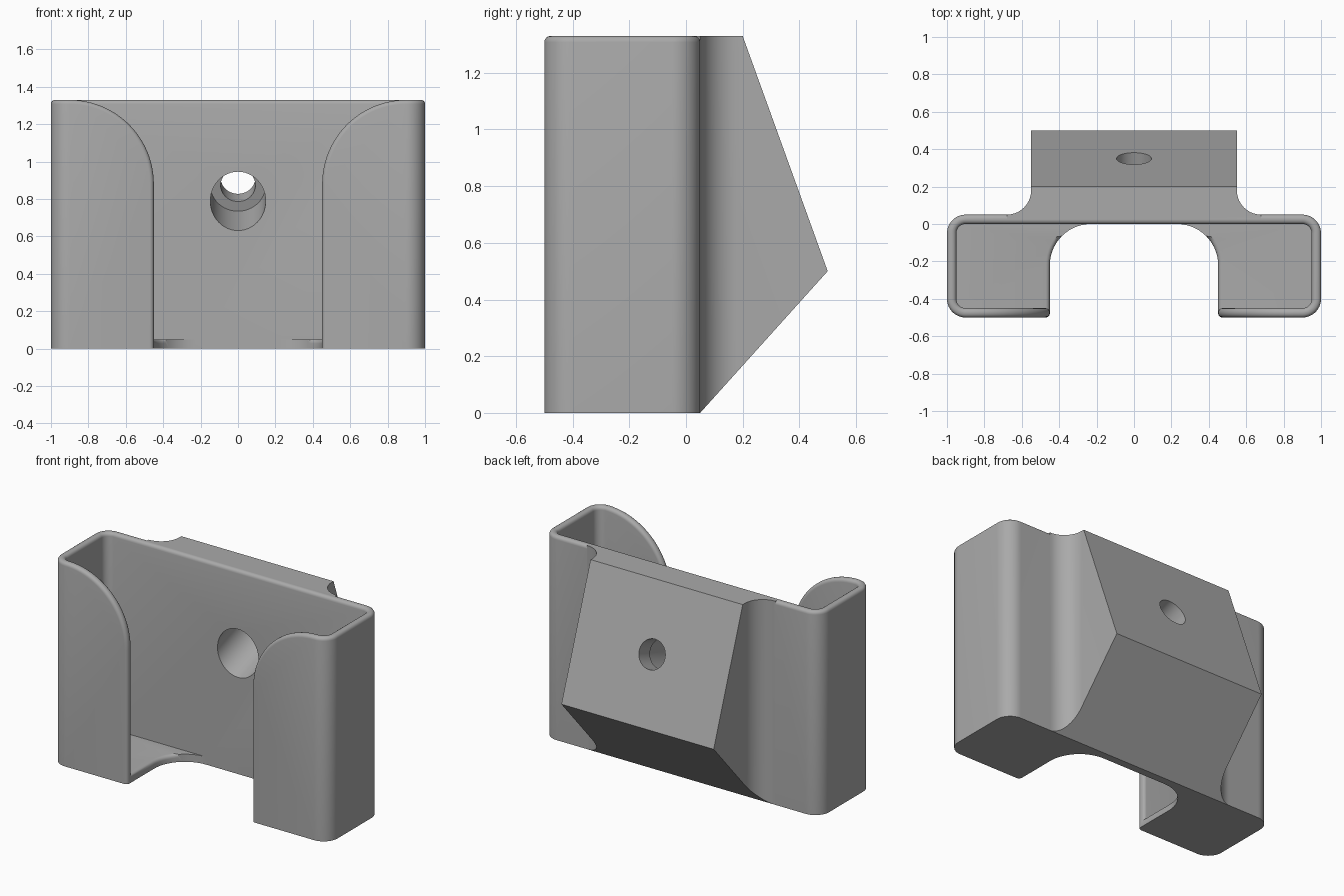
import bpy, bmesh, math
from mathutils import Vector

cube = bpy.data.objects.get("Cube")
if cube:
    bpy.data.objects.remove(cube, do_unlink=True)

TOP, WALL, HALF, GAP = 1.33, 0.05, 1.0, 0.45
BACK, FRONT = 0.05, -0.5

grey = bpy.data.materials.new("mid grey plastic")
grey.use_nodes = True
colour = (0.4, 0.4, 0.4, 1)
grey.diffuse_color = colour
grey.node_tree.nodes["Principled BSDF"].inputs["Base Color"].default_value = colour


def arc(cx, cy, r, start, end, n=14):
    angles = [math.radians(start + (end - start) * i / n) for i in range(n + 1)]
    return [(cx + r * math.cos(a), cy + r * math.sin(a)) for a in angles]


def mirrored(points):
    """Close a right-hand outline with its left-hand mirror image."""
    return points + [(-x, y) for x, y in reversed(points)]


def prism(name, points, axis, low, high):
    """Extrude a 2D outline along z, y or x."""
    place = {"z": lambda a, b, d: (a, b, d),
             "y": lambda a, b, d: (a, d, b),
             "x": lambda a, b, d: (d, a, b)}[axis]
    bm = bmesh.new()
    face = bm.faces.new([bm.verts.new(place(a, b, low)) for a, b in points])
    grown = bmesh.ops.extrude_face_region(bm, geom=[face])["geom"]
    move = Vector(place(0, 0, high - low))
    bmesh.ops.translate(bm, verts=[v for v in grown if isinstance(v, bmesh.types.BMVert)], vec=move)
    bmesh.ops.recalc_face_normals(bm, faces=bm.faces)
    mesh = bpy.data.meshes.new(name)
    bm.to_mesh(mesh)
    bm.free()
    mesh.materials.append(grey)
    obj = bpy.data.objects.new(name, mesh)
    bpy.context.collection.objects.link(obj)
    return obj


def combine(target, tool, operation):
    mod = target.modifiers.new(operation, "BOOLEAN")
    mod.operation, mod.object, mod.solver = operation, tool, "EXACT"
    bpy.context.view_layer.objects.active = target
    bpy.ops.object.modifier_apply(modifier=mod.name)
    bpy.data.objects.remove(tool, do_unlink=True)


def rounded_plan(half, front, back, r):
    return mirrored(arc(half - r, front + r, r, -90, 0) + arc(half - r, back - r, r, 0, 90))


# Open-topped tray with rounded vertical corners
holder = prism("wall_holder", rounded_plan(HALF, FRONT, BACK, 0.1), "z", 0, TOP)
cavity = prism("cavity_cutter", rounded_plan(HALF - WALL, FRONT + WALL, 0, 0.05), "z", WALL, TOP + 0.2)
combine(holder, cavity, "DIFFERENCE")

# Front opening between two round-shouldered tabs
shoulder = arc(0.9, TOP - 0.45, 0.45, 180, 90, 24)
opening = mirrored([(GAP, -0.1)] + shoulder + [(0.9, TOP + 0.1)])
combine(holder, prism("front_cutter", opening, "y", -0.6, -0.3), "DIFFERENCE")

# Floor cutout with rounded inner corners
cutout = mirrored([(GAP, -0.4)] + arc(GAP - 0.22, -0.22, 0.22, 0, 90))
combine(holder, prism("floor_cutter", cutout, "z", -0.1, 0.5), "DIFFERENCE")

# Soft rim and tab edges
bm = bmesh.new()
bm.from_mesh(holder.data)
bmesh.ops.remove_doubles(bm, verts=bm.verts, dist=0.0002)
bmesh.ops.dissolve_limit(bm, angle_limit=0.01, verts=bm.verts, edges=bm.edges)
rim = []
for e in bm.edges:
    ys = [v.co.y for v in e.verts]
    zs = [v.co.z for v in e.verts]
    sharp = e.is_manifold and e.is_convex and e.calc_face_angle(0) > 0.6
    if sharp and max(zs) > 0.001 and (min(zs) > TOP - 0.01 or max(ys) < -0.06):
        rim.append(e)
bmesh.ops.bevel(bm, geom=rim, offset=0.022, offset_type="OFFSET", segments=4,
                profile=0.5, affect="EDGES", clamp_overlap=False)
bm.to_mesh(holder.data)
bm.free()

# Angled back block with filleted sides
inner = BACK / 2
plan = mirrored([(0.68, inner)] + arc(0.68, 0.18, 0.13, 270, 180) + [(0.55, 0.7)])
block = prism("back_block", plan, "z", 0, TOP)
side = [(inner - 0.1, 0), (BACK, 0), (0.5, 0.5), (0.2, TOP), (inner - 0.1, TOP)]
combine(block, prism("wedge_cutter", side, "x", -0.9, 0.9), "INTERSECT")
combine(holder, block, "UNION")

# Tilted screw hole with a wider counterbore from the front
axis = Vector((0, TOP - 0.5, 0.3)).normalized()
step = Vector((0, 0.236, 0.874))


def bore(name, radius, start, end):
    tool = prism(name, arc(0, 0, radius, 0, 352.5, 47), "z", start, end)
    tool.rotation_euler = axis.to_track_quat("Z", "Y").to_euler()
    tool.location = step
    bpy.context.view_layer.update()
    combine(holder, tool, "DIFFERENCE")


bore("screw_cutter", 0.093, -0.3, 0.4)
bore("counterbore_cutter", 0.148, -0.36, 0)

# Smooth curves, crisp corners
bpy.ops.object.select_all(action="DESELECT")
holder.select_set(True)
bpy.context.view_layer.objects.active = holder
bpy.ops.object.shade_smooth_by_angle(angle=math.radians(30))
